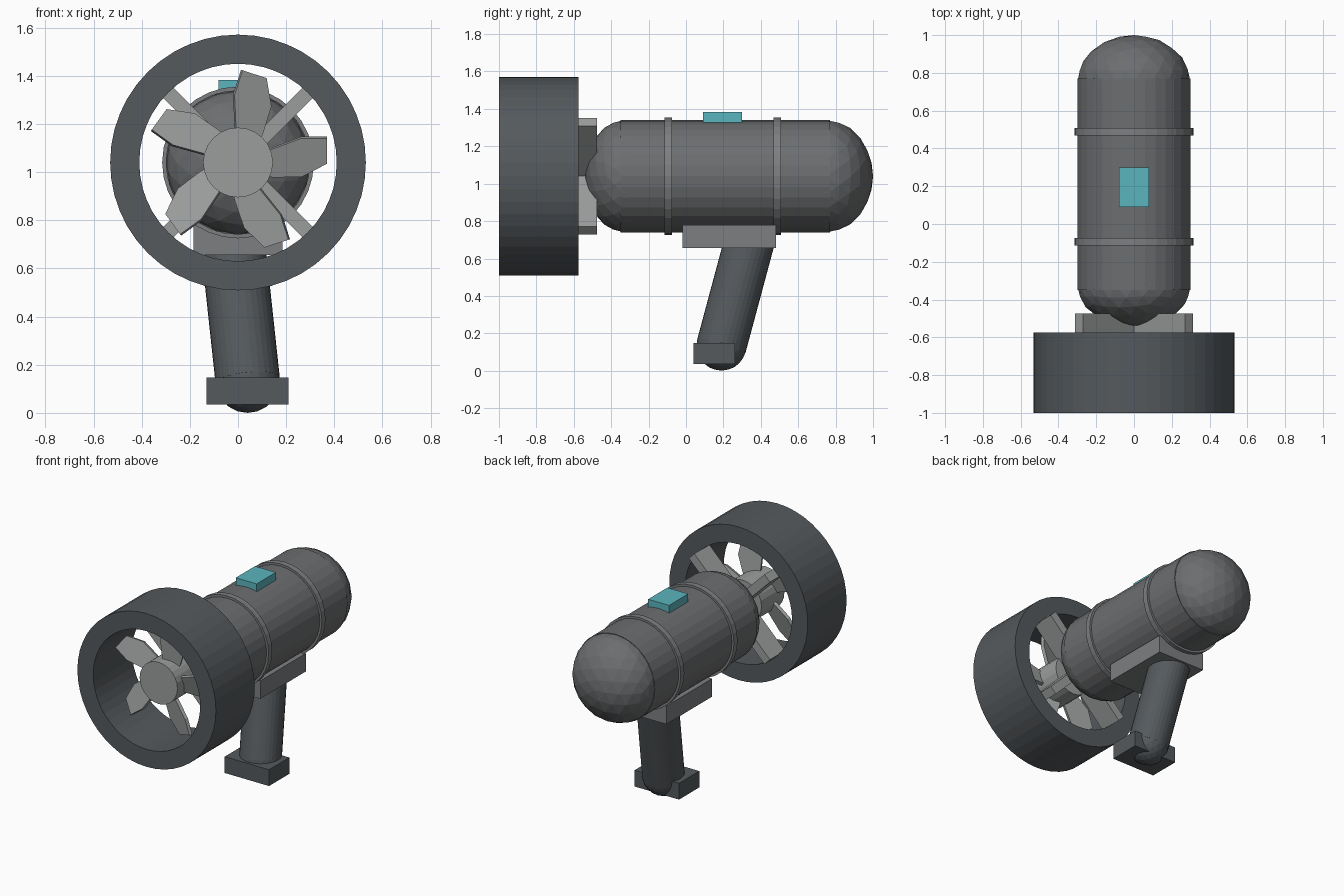
import bpy, bmesh, math
from mathutils import Vector, Matrix

if "Cube" in bpy.data.objects:
    bpy.data.objects.remove(bpy.data.objects["Cube"])

ZC = 1.04  # height of the main axis


def material(name, rgb):
    m = bpy.data.materials.new(name)
    m.diffuse_color = (*rgb, 1)
    m.use_nodes = True
    m.node_tree.nodes["Principled BSDF"].inputs["Base Color"].default_value = m.diffuse_color
    return m


DARK = material("dark_plastic", (0.090, 0.101, 0.110))
BODY = material("body_grey", (0.150, 0.155, 0.160))
MID = material("mid_grey", (0.205, 0.212, 0.220))
LIGHT = material("light_grey", (0.33, 0.34, 0.34))
TEAL = material("teal", (0.105, 0.46, 0.51))


def finish(name, bm, mat):
    bmesh.ops.recalc_face_normals(bm, faces=bm.faces)
    me = bpy.data.meshes.new(name)
    bm.to_mesh(me)
    bm.free()
    me.materials.append(mat)
    ob = bpy.data.objects.new(name, me)
    bpy.context.collection.objects.link(ob)
    return ob


def box(name, mat, x, y, z, matrix=Matrix()):
    bm = bmesh.new()
    size = Matrix.Diagonal((x[1] - x[0], y[1] - y[0], z[1] - z[0], 1))
    mid = Matrix.Translation((sum(x) / 2, sum(y) / 2, sum(z) / 2))
    bmesh.ops.create_cube(bm, size=1, matrix=matrix @ mid @ size)
    return finish(name, bm, mat)


def rod(name, mat, a, b, r, sides=32):
    a, b = Vector(a), Vector(b)
    d = b - a
    bm = bmesh.new()
    bmesh.ops.create_cone(
        bm, cap_ends=True, segments=sides, radius1=r, radius2=r, depth=d.length,
        matrix=Matrix.Translation((a + b) / 2) @ d.to_track_quat('Z', 'Y').to_matrix().to_4x4())
    return finish(name, bm, mat)


def ball(name, mat, centre, scale):
    bm = bmesh.new()
    bmesh.ops.create_icosphere(
        bm, subdivisions=3, radius=1,
        matrix=Matrix.Translation(centre) @ Matrix.Diagonal((*scale, 1))
        @ Matrix.Rotation(math.pi / 2, 4, 'X'))
    return finish(name, bm, mat)


def around_axis(angle):
    # counter-clockwise turn about the main axis as seen from the front
    return Matrix.Translation((0, 0, ZC)) @ Matrix.Rotation(-angle, 4, 'Y')


# Motor housing with faceted end domes and bands
rod("body", BODY, (0, -0.35, ZC), (0, 0.77, ZC), 0.30)
ball("rear_dome", BODY, (0, 0.75, ZC), (0.30, 0.25, 0.30))
ball("front_dome", BODY, (0, -0.33, ZC), (0.30, 0.212, 0.30))
for i, y in enumerate((-0.095, 0.488)):
    rod(f"band_{i + 1}", MID, (0, y - 0.02, ZC), (0, y + 0.02, ZC), 0.315)

# Duct ring: rectangular section spun about the axis
bm = bmesh.new()
section = [(0.41, -1.0), (0.531, -1.0), (0.531, -0.575), (0.41, -0.575)]
vs = [bm.verts.new((r, y, ZC)) for r, y in section]
edges = [bm.edges.new((vs[i], vs[(i + 1) % 4])) for i in range(4)]
bmesh.ops.spin(bm, geom=vs + edges, cent=(0, 0, ZC), axis=(0, 1, 0),
               angle=math.tau, steps=48)
bmesh.ops.remove_doubles(bm, verts=bm.verts, dist=1e-4)
finish("duct_ring", bm, DARK)

# Diagonal struts between body and ring
for i in range(4):
    box(f"strut_{i + 1}", LIGHT, (0.03, 0.41), (-0.64, -0.475), (-0.03, 0.03),
        around_axis(math.radians(45 + 90 * i)))

# Propeller hub and five pitched blades
rod("hub", LIGHT, (0, -0.87, ZC), (0, -0.62, ZC), 0.145, 24)
outline = [(0.10, -0.058), (0.15, -0.062), (0.265, -0.06), (0.37, -0.005),
           (0.37, 0.10), (0.262, 0.10), (0.15, 0.058), (0.10, 0.04)]
for i in range(5):
    bm = bmesh.new()
    face = bm.faces.new([bm.verts.new((r, -0.80 - 0.32 * t, t)) for r, t in outline])
    ext = bmesh.ops.extrude_face_region(bm, geom=[face])
    moved = [v for v in ext["geom"] if isinstance(v, bmesh.types.BMVert)]
    bmesh.ops.translate(bm, verts=moved, vec=(0, 0.022, 0.007))
    bm.transform(around_axis(math.tau * i / 5))
    finish(f"blade_{i + 1}", bm, LIGHT)

# Grip: mount block, leaning handle with rounded end, foot block
box("grip_mount", MID, (-0.185, 0.185), (-0.02, 0.48), (0.655, 0.78))
low = (0.04, 0.19, 0.135)
rod("handle", DARK, low, (-0.023, 0.347, 0.72), 0.134)
ball("handle_end", DARK, low, (0.134, 0.134, 0.135))
box("handle_foot", DARK, (-0.13, 0.21), (0.04, 0.262), (0.035, 0.148))

# Teal switch on top
box("switch", TEAL, (-0.08, 0.08), (0.09, 0.30), (1.32, 1.382))
